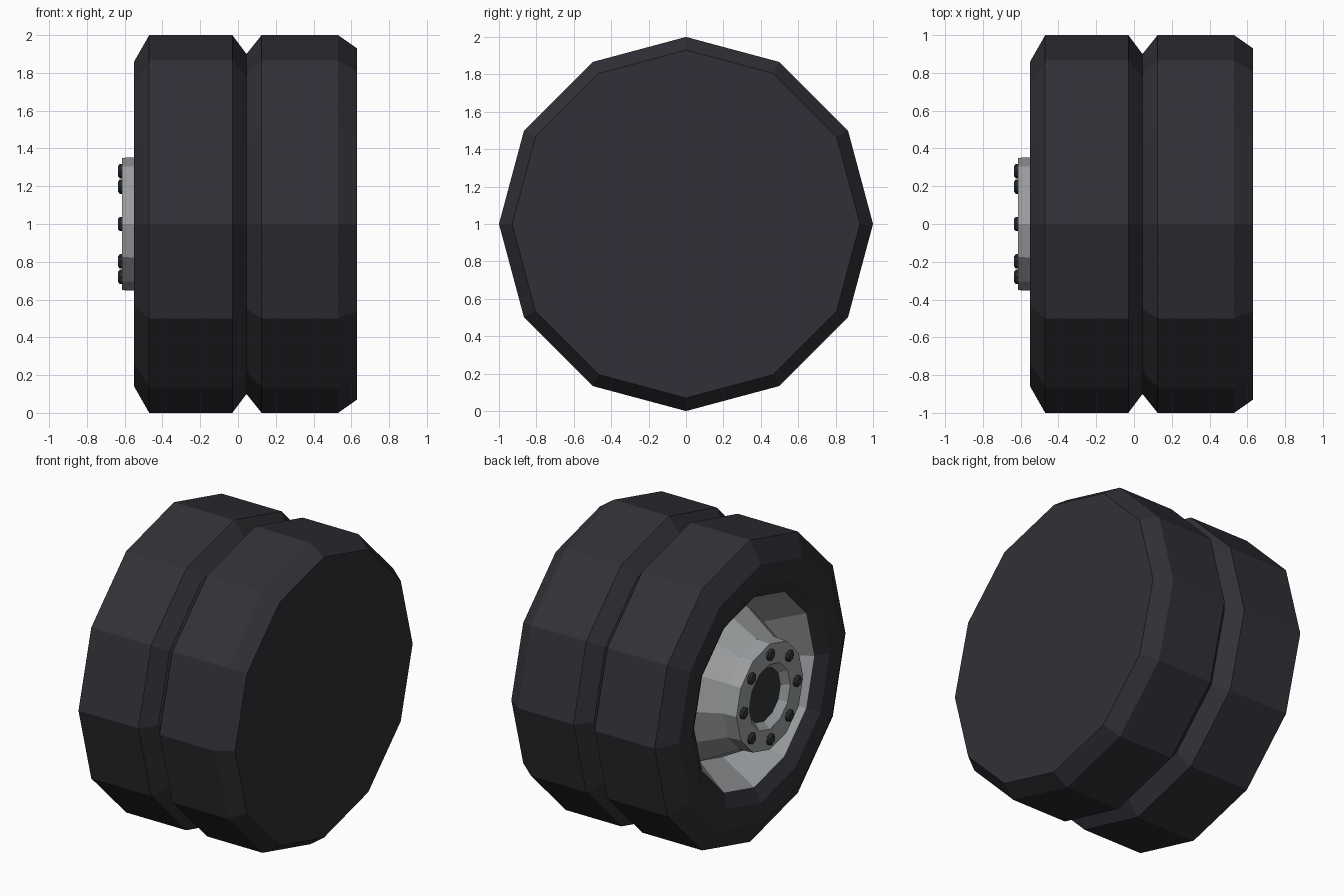
import bpy, bmesh, math

if "Cube" in bpy.data.objects:
    bpy.data.objects.remove(bpy.data.objects["Cube"])

AXLE_Z = 1.0


def material(name, rgb):
    m = bpy.data.materials.new(name)
    m.diffuse_color = (*rgb, 1)
    m.use_nodes = True
    m.node_tree.nodes["Principled BSDF"].inputs["Base Color"].default_value = m.diffuse_color
    return m


rubber = material("dark rubber", (0.030, 0.030, 0.038))
steel = material("grey steel", (0.33, 0.345, 0.355))
bolt_dark = material("dark bolt metal", (0.032, 0.034, 0.037))


def lathe(name, profile, mat, sides=12, cy=0.0, cz=AXLE_Z, cap_first=False, cap_last=False):
    """Revolve (x, radius) points around an axis parallel to x.
    Profiles run from the -x end outward and over to the +x end."""
    bm = bmesh.new()
    rings = []
    for x, r in profile:
        rings.append([bm.verts.new((x, cy + r * math.cos(2 * math.pi * i / sides),
                                    cz + r * math.sin(2 * math.pi * i / sides)))
                      for i in range(sides)])
    for a, b in zip(rings, rings[1:]):
        for i in range(sides):
            j = (i + 1) % sides
            bm.faces.new((a[j], a[i], b[i], b[j]))
    if cap_first:
        bm.faces.new(list(reversed(rings[0])))
    if cap_last:
        bm.faces.new(rings[-1])
    bm.normal_update()
    me = bpy.data.meshes.new(name)
    bm.to_mesh(me)
    bm.free()
    me.materials.append(mat)
    ob = bpy.data.objects.new(name, me)
    bpy.context.collection.objects.link(ob)
    return ob


# Twin tyres with the groove between them and a closed inner side
lathe("twin_tyre", [(-0.50, 0.63), (-0.55, 0.72), (-0.55, 0.86), (-0.47, 1.0), (-0.03, 1.0),
                    (0.045, 0.90), (0.125, 1.0), (0.53, 1.0), (0.63, 0.93)],
      rubber, cap_last=True)

# Dished rim with the raised hub in the middle
lathe("rim_and_hub", [(-0.57, 0.175), (-0.615, 0.215), (-0.615, 0.35), (-0.52, 0.355),
                      (-0.27, 0.49), (-0.50, 0.63)], steel)

# Dark axle cap recessed in the hub
lathe("axle_cap", [(-0.57, 0.176), (-0.54, 0.176)], bolt_dark, cap_first=True)

# Ring of eight wheel bolts
for k in range(8):
    a = k * math.pi / 4
    lathe(f"wheel_bolt_{k + 1}", [(-0.635, 0.027), (-0.626, 0.038), (-0.612, 0.038)], bolt_dark,
          sides=8, cy=0.28 * math.cos(a), cz=AXLE_Z + 0.28 * math.sin(a), cap_first=True)
